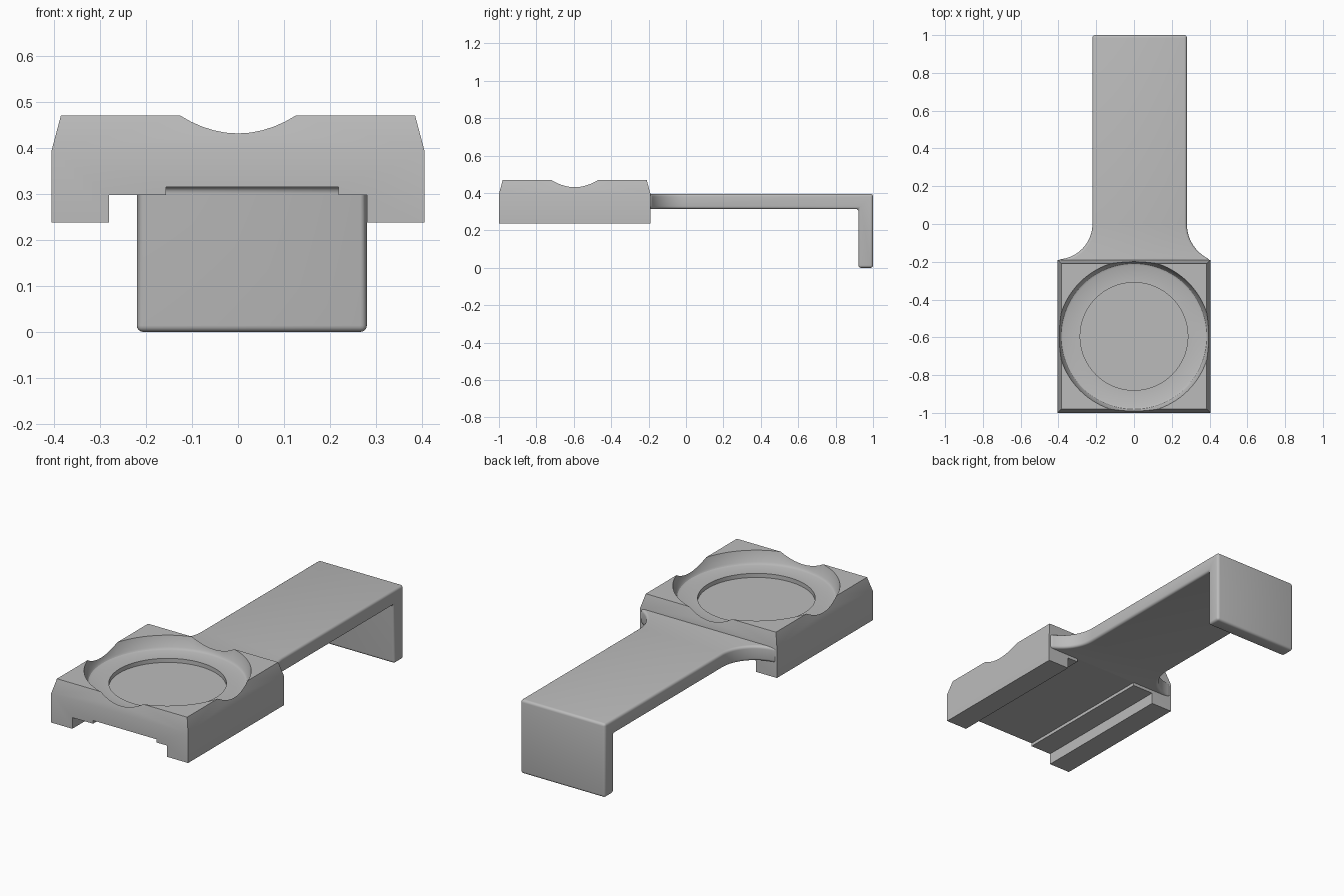
import bpy, bmesh
from math import sin, cos, pi, asin, radians
from mathutils import Vector

if "Cube" in bpy.data.objects:
    bpy.data.objects.remove(bpy.data.objects["Cube"], do_unlink=True)

grey = bpy.data.materials.new("plain grey")
grey.use_nodes = True
grey.diffuse_color = (0.5, 0.5, 0.5, 1)
grey.node_tree.nodes["Principled BSDF"].inputs["Base Color"].default_value = grey.diffuse_color


def finish(name, bm):
    bmesh.ops.recalc_face_normals(bm, faces=bm.faces)
    mesh = bpy.data.meshes.new(name)
    bm.to_mesh(mesh)
    bm.free()
    mesh.materials.append(grey)
    obj = bpy.data.objects.new(name, mesh)
    bpy.context.collection.objects.link(obj)
    return obj


def prism(name, points, place, start, end):
    """Extrude a 2D outline; place(a, b, depth) turns it into 3D."""
    bm = bmesh.new()
    face = bm.faces.new([bm.verts.new(place(a, b, start)) for a, b in points])
    new = bmesh.ops.extrude_face_region(bm, geom=[face])["geom"]
    shift = Vector(place(0, 0, end)) - Vector(place(0, 0, start))
    bmesh.ops.translate(bm, vec=shift, verts=[v for v in new if isinstance(v, bmesh.types.BMVert)])
    return finish(name, bm)


def loft(name, rings):
    """Skin a stack of equal rings and cap both ends."""
    bm = bmesh.new()
    rows = [[bm.verts.new(p) for p in ring] for ring in rings]
    n = len(rows[0])
    for low, high in zip(rows, rows[1:]):
        for i in range(n):
            j = (i + 1) % n
            bm.faces.new((low[i], low[j], high[j], high[i]))
    bm.faces.new(rows[0])
    bm.faces.new(rows[-1])
    return finish(name, bm)


def apply(obj, kind, **settings):
    mod = obj.modifiers.new(kind, kind)
    for key, value in settings.items():
        setattr(mod, key, value)
    bpy.context.view_layer.objects.active = obj
    bpy.ops.object.modifier_apply(modifier=mod.name)


def combine(obj, other, operation):
    apply(obj, "BOOLEAN", object=other, operation=operation, solver="EXACT")
    bpy.data.objects.remove(other, do_unlink=True)


def smooth(obj):
    bpy.ops.object.select_all(action="DESELECT")
    obj.select_set(True)
    bpy.context.view_layer.objects.active = obj
    bpy.ops.object.shade_smooth_by_angle(angle=radians(30))


HALF, MID_Y = 0.405, -0.595
ARM_TOP, ARM_BASE = 0.395, 0.315

# Square block with sloping top edges
corners = [(-1, -1), (1, -1), (1, 1), (-1, 1)]
block = loft("dish_block", [[(h * x, MID_Y + h * y, z) for x, y in corners]
                            for h, z in ((HALF, 0.238), (HALF, ARM_TOP), (0.385, 0.47))])

# Stepped channel along the underside
channel = prism("channel_cutter",
                [(-0.28, 0.1), (0.28, 0.1), (0.28, 0.298), (0.218, 0.298), (0.218, ARM_BASE),
                 (-0.157, ARM_BASE), (-0.157, 0.298), (-0.28, 0.298)],
                lambda a, b, d: (a, d, b), -1.2, 0)
combine(block, channel, "DIFFERENCE")

# Round dish with a lower centre recess
profile = [(0.285, 0.38), (0.285, 0.402), (0.375, 0.402), (0.385, 0.406),
           (0.391, 0.414), (0.405, 0.47), (0.411, 0.5)]
turns = [2 * pi * i / 96 for i in range(96)]
dish = loft("dish_cutter", [[(r * cos(t), MID_Y + r * sin(t), z) for t in turns] for r, z in profile])
combine(block, dish, "DIFFERENCE")
smooth(block)


# Arm outline with a concave flare on each side
def flare(edge, side):
    dx, dy = 0.4 - abs(edge), 0.187
    r = (dx * dx + dy * dy) / (2 * dx)
    sweep = min(asin(min(1, dy / r)), pi / 2)
    angles = [sweep * i / 14 for i in range(15)]
    return [(edge + side * r * (1 - cos(a)), -r * sin(a)) for a in angles]


right, left = flare(0.28, 1), flare(-0.22, -1)
outline = ([(-0.22, 1)] + left + [(-0.4, -0.215), (0.4, -0.215)] + right[::-1] + [(0.28, 1)])
arm = prism("hooked_arm", outline, lambda a, b, d: (a, b, d), -0.2, 0.6)

# Side profile with the downturned end
hook = prism("hook_profile",
             [(-0.4, ARM_BASE), (0.922, ARM_BASE), (0.922, 0), (1, 0), (1, ARM_TOP), (-0.4, ARM_TOP)],
             lambda a, b, d: (d, a, b), -0.6, 0.6)
# keep the end faces from coinciding with the outline
for v in hook.data.vertices:
    if v.co.y > 0.99:
        v.co.y = 1.0
for v in arm.data.vertices:
    if v.co.y > 0.99:
        v.co.y = 1.1
combine(arm, hook, "INTERSECT")
apply(arm, "BEVEL", width=0.016, segments=4, limit_method="ANGLE", angle_limit=radians(40))
smooth(arm)
